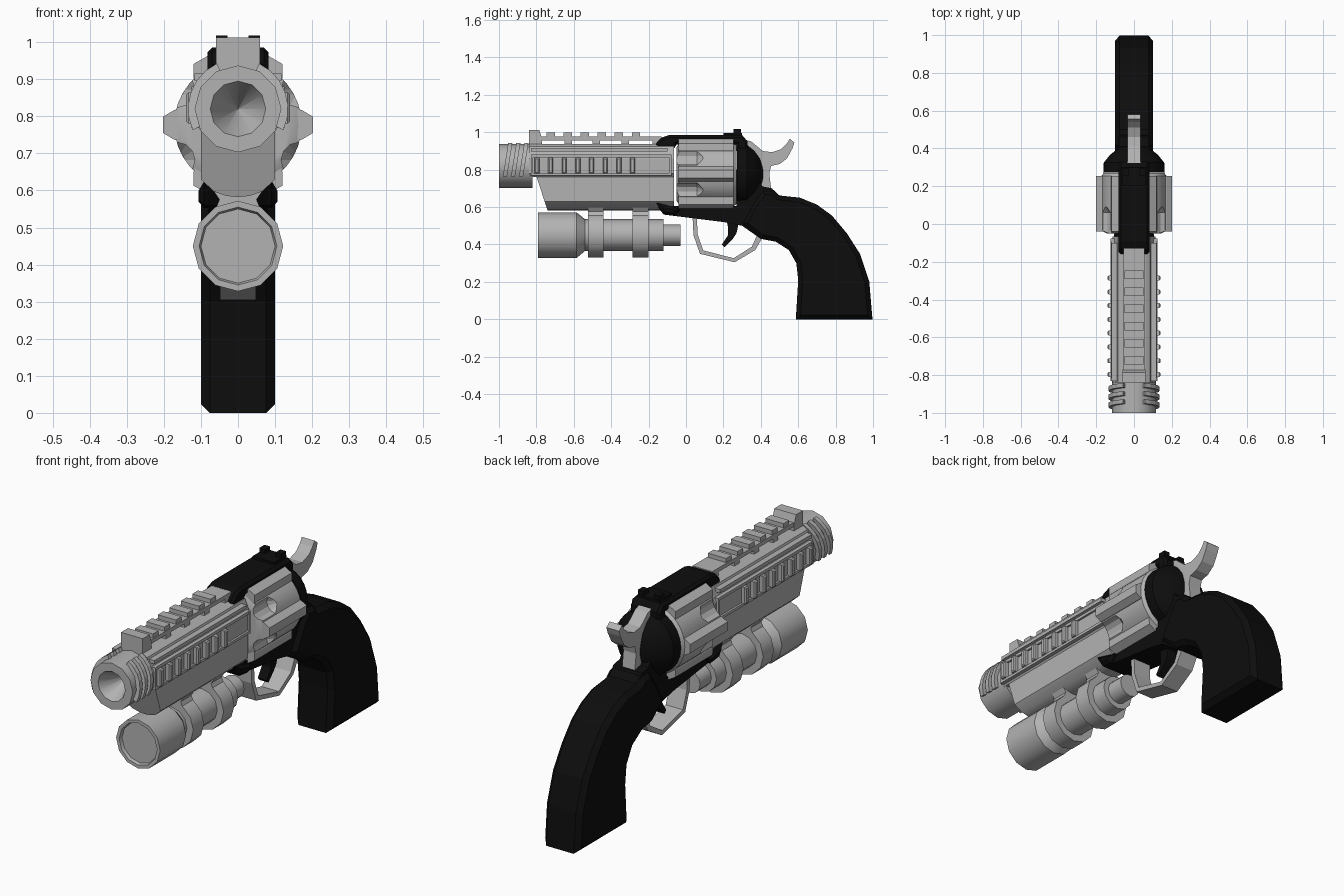
import bpy, bmesh, math
from math import sin, cos, pi, radians

if "Cube" in bpy.data.objects:
    bpy.data.objects.remove(bpy.data.objects["Cube"])


def material(name, v):
    m = bpy.data.materials.new(name)
    m.use_nodes = True
    m.diffuse_color = (v, v, v, 1)
    b = m.node_tree.nodes["Principled BSDF"]
    b.inputs["Base Color"].default_value = (v, v, v, 1)
    b.inputs["Roughness"].default_value = 0.6
    return m


STEEL = material("steel grey", 0.45)
BLACK = material("matte black", 0.004)


def finish(name, bm, mat, smooth=None):
    bmesh.ops.recalc_face_normals(bm, faces=bm.faces[:])
    me = bpy.data.meshes.new(name)
    bm.to_mesh(me)
    bm.free()
    me.materials.append(mat)
    ob = bpy.data.objects.new(name, me)
    bpy.context.collection.objects.link(ob)
    if smooth:
        bpy.ops.object.select_all(action='DESELECT')
        ob.select_set(True)
        bpy.context.view_layer.objects.active = ob
        bpy.ops.object.shade_smooth_by_angle(angle=radians(smooth))
    return ob


def prism(name, pts, lo, hi, axis, mat, chamfer=0, warp=None, smooth=None):
    """Extrude an outline: (y, z) points along x, or (x, z) points along y."""
    bm = bmesh.new()
    place = (lambda p, t: (t, p[0], p[1])) if axis == 'x' else (lambda p, t: (p[0], t, p[1]))
    a = [bm.verts.new(place(p, lo)) for p in pts]
    b = [bm.verts.new(place(p, hi)) for p in pts]
    caps = [bm.faces.new(a), bm.faces.new(b[::-1])]
    for i in range(len(pts)):
        j = (i + 1) % len(pts)
        bm.faces.new((a[i], b[i], b[j], a[j]))
    if warp:
        for v in bm.verts:
            v.co.y = warp(v.co)
    if chamfer:
        bmesh.ops.recalc_face_normals(bm, faces=bm.faces[:])
        edges = list({e for f in caps for e in f.edges})
        bmesh.ops.bevel(bm, geom=edges, offset=chamfer, segments=1, affect='EDGES')
    return finish(name, bm, mat, smooth)


def box(name, x0, x1, y0, y1, z0, z1, mat, chamfer=0):
    return prism(name, [(y0, z0), (y1, z0), (y1, z1), (y0, z1)], min(x0, x1), max(x0, x1),
                 'x', mat, chamfer)


def lathe(name, profile, zc, n, mat, smooth=35):
    """Turn (y, radius) points about a lengthwise axis at height zc."""
    bm = bmesh.new()
    rings = [[bm.verts.new((r * cos(2 * pi * k / n), y, zc + r * sin(2 * pi * k / n)))
              for k in range(n)] for y, r in profile]
    for a, b in zip(rings, rings[1:]):
        for k in range(n):
            m = (k + 1) % n
            bm.faces.new((a[k], a[m], b[m], b[k]))
    bm.faces.new(rings[0])
    bm.faces.new(rings[-1][::-1])
    return finish(name, bm, mat, smooth)


def mirrored(half):
    return half + [(-x, z) for x, z in reversed(half) if x > 0]


# Muzzle with a conical bore and slanted ribs
lathe("muzzle", [(-0.86, 0.002), (-1, 0.075), (-1, 0.117), (-0.82, 0.117)], 0.82, 12, STEEL)
for side in (1, -1):
    for i in range(3):
        angles = [radians(a) for a in range(-25, 66, 15)]
        arc = [(side * r * cos(a), 0.82 + r * sin(a))
               for r, seq in ((0.1, angles), (0.135, angles[::-1])) for a in seq]
        y = -0.97 + 0.043 * i
        prism("muzzle_rib", arc, y, y + 0.022, 'y', STEEL,
              warp=lambda c: c.y + 0.16 * (c.z - 0.82))

# Barrel shroud: upper housing and slanted under-lug
prism("barrel_housing", mirrored([(0, 0.938), (0.06, 0.938), (0.085, 0.925), (0.105, 0.875),
      (0.115, 0.86), (0.115, 0.78), (0.1, 0.76), (0, 0.76)]), -0.84, -0.065, 'y', STEEL)
prism("barrel_underlug", mirrored([(0, 0.8), (0.1, 0.8), (0.1, 0.63), (0.065, 0.597), (0.03, 0.585),
      (0, 0.582)]), -1, -0.065, 'y', STEEL,
      warp=lambda c: c.y if c.y > -0.5 else -0.74 - 0.33 * (c.z - 0.582), smooth=30)
for s in (1, -1):
    box("side_rail", s * 0.07, s * 0.118, -0.83, -0.1, 0.897, 0.915, STEEL)
    box("side_rail_lower", s * 0.09, s * 0.122, -0.83, -0.08, 0.865, 0.88, STEEL)
    box("side_rail_base", s * 0.1, s * 0.125, -0.83, -0.08, 0.768, 0.782, STEEL)
    for y in (-0.83, -0.09):
        box("side_panel_end", s * 0.1, s * 0.125, y, y + 0.012, 0.768, 0.88, STEEL)
    for i in range(8):
        y = -0.81 + 0.073 * i
        box("grip_rib", s * 0.1, s * 0.14, y, y + 0.026, 0.78, 0.864, STEEL, 0.006)

# Top rail with slots, teeth and front sight
box("rail_top", -0.055, 0.055, -0.82, -0.13, 0.957, 0.977, STEEL)
for y, w in ((-0.83, 0.05), (-0.65, 0.04), (-0.5, 0.04), (-0.345, 0.04), (-0.18, 0.06)):
    box("rail_post", -0.055, 0.055, y, y + w, 0.93, 0.96, STEEL)
for i in range(6):
    y = -0.745 + 0.091 * i
    box("rail_tooth", -0.05, 0.05, y, y + 0.045, 0.975, 0.998, STEEL)
prism("front_sight", [(-0.84, 0.93), (-0.84, 1.013), (-0.785, 1.013), (-0.77, 0.97), (-0.77, 0.93)],
      -0.06, 0.06, 'x', STEEL)

# Drum with scooped flutes and raised ribs
DZ = 0.777
drum = lathe("drum", [(-0.05, 0.145), (-0.035, 0.172), (0.255, 0.172), (0.27, 0.16)],
             DZ, 36, STEEL)
bm = bmesh.new()
for k in range(6):
    a = radians(30 + 60 * k)
    rings = [[bm.verts.new((0.19 * cos(a) + r * cos(t), y, DZ + 0.19 * sin(a) + r * sin(t)))
              for t in (2 * pi * j / 12 for j in range(12))]
             for y, r in ((-0.1, 0.048), (0.06, 0.048), (0.09, 0.02))]
    for p, q in zip(rings, rings[1:]):
        for j in range(12):
            m = (j + 1) % 12
            bm.faces.new((p[j], p[m], q[m], q[j]))
    bm.faces.new(rings[0])
    bm.faces.new(rings[-1][::-1])
cutter = finish("flute_cutter", bm, STEEL)
cutter.hide_render = True
cutter.hide_viewport = True
mod = drum.modifiers.new("flutes", 'BOOLEAN')
mod.object = cutter
mod.operation = 'DIFFERENCE'
mod.solver = 'EXACT'
for k in range(6):
    a = radians(60 * k)
    sec = [(0.16, -0.042), (0.172, -0.04), (0.202, -0.022), (0.202, 0.022), (0.172, 0.04), (0.16, 0.042)]
    prism("drum_rib", [(r * cos(a) - t * sin(a), DZ + r * sin(a) + t * cos(a)) for r, t in sec],
          -0.04, 0.255, 'y', STEEL)

# Frame: top strap, lower frame, yoke and recoil shield
prism("top_strap", [(-0.16, 0.905), (-0.16, 0.94), (-0.13, 0.972), (-0.09, 0.985), (0.3, 0.985),
      (0.33, 0.95), (0.33, 0.9), (0.27, 0.9), (0.27, 0.935), (-0.05, 0.935), (-0.07, 0.905)],
      -0.082, 0.082, 'x', BLACK, 0.012)
prism("lower_frame", [(-0.15, 0.6), (-0.12, 0.56), (0, 0.545), (0.2, 0.52), (0.3, 0.5), (0.4, 0.43),
      (0.48, 0.42), (0.5, 0.65), (0.46, 0.7), (0.41, 0.71), (0.36, 0.78), (0.27, 0.8), (0.27, 0.605),
      (-0.06, 0.605)], -0.08, 0.08, 'x', BLACK)
prism("yoke", [(-0.16, 0.625), (-0.12, 0.56), (-0.06, 0.553), (-0.03, 0.59), (-0.07, 0.6)],
      -0.106, 0.106, 'x', BLACK, 0.015)
lathe("recoil_shield", [(0.272, 0.163), (0.325, 0.16), (0.365, 0.128), (0.395, 0.09), (0.412, 0.04)],
      DZ, 24, BLACK)
for s in (1, -1):
    box("rear_sight_post", s * 0.028, s * 0.06, 0.255, 0.295, 0.97, 1.018, BLACK)
box("rear_sight_base", -0.06, 0.06, 0.2, 0.3, 0.975, 0.997, BLACK)

# Curved grip
prism("grip", [(0.3, 0.51), (0.36, 0.62), (0.41, 0.69), (0.47, 0.69), (0.5, 0.662), (0.61, 0.65),
      (0.7, 0.613), (0.78, 0.555), (0.86, 0.46), (0.93, 0.35), (0.98, 0.2), (0.997, 0), (0.587, 0),
      (0.6, 0.21), (0.59, 0.3), (0.55, 0.37), (0.48, 0.415), (0.4, 0.43)],
      -0.1, 0.1, 'x', BLACK, 0.024)

# Hammer
prism("hammer", [(0.3, 0.965), (0.35, 0.95), (0.41, 0.9), (0.46, 0.893), (0.51, 0.91), (0.54, 0.94),
      (0.555, 0.965), (0.58, 0.945), (0.57, 0.915), (0.54, 0.86), (0.5, 0.83), (0.455, 0.82),
      (0.445, 0.78), (0.455, 0.7), (0.39, 0.7), (0.3, 0.85)], -0.035, 0.035, 'x', STEEL)

# Trigger and guard
prism("trigger", [(0.215, 0.54), (0.285, 0.53), (0.27, 0.46), (0.25, 0.43), (0.205, 0.385),
      (0.192, 0.4), (0.225, 0.45), (0.225, 0.49)], -0.025, 0.025, 'x', BLACK)
outer = [(0.035, 0.55), (0.04, 0.45), (0.075, 0.35), (0.26, 0.305), (0.37, 0.37), (0.41, 0.44)]
inner = [(0.38, 0.45), (0.352, 0.388), (0.255, 0.327), (0.092, 0.368), (0.062, 0.455), (0.058, 0.55)]
prism("trigger_guard", outer + inner, -0.048, 0.048, 'x', STEEL)

# Flashlight with mounting rings
lathe("flashlight", [(-0.775, 0.1), (-0.79, 0.105), (-0.79, 0.122), (-0.585, 0.122), (-0.54, 0.085),
      (-0.12, 0.085), (-0.12, 0.057), (-0.03, 0.057)], 0.45, 12, STEEL)
for y in (-0.525, -0.285):
    lathe("mount_ring", [(y, 0.12), (y + 0.085, 0.12)], 0.45, 12, STEEL)
    prism("mount_foot", mirrored([(0, 0.605), (0.07, 0.605), (0.05, 0.575), (0.065, 0.54), (0, 0.54)]),
          y, y + 0.085, 'y', STEEL)
